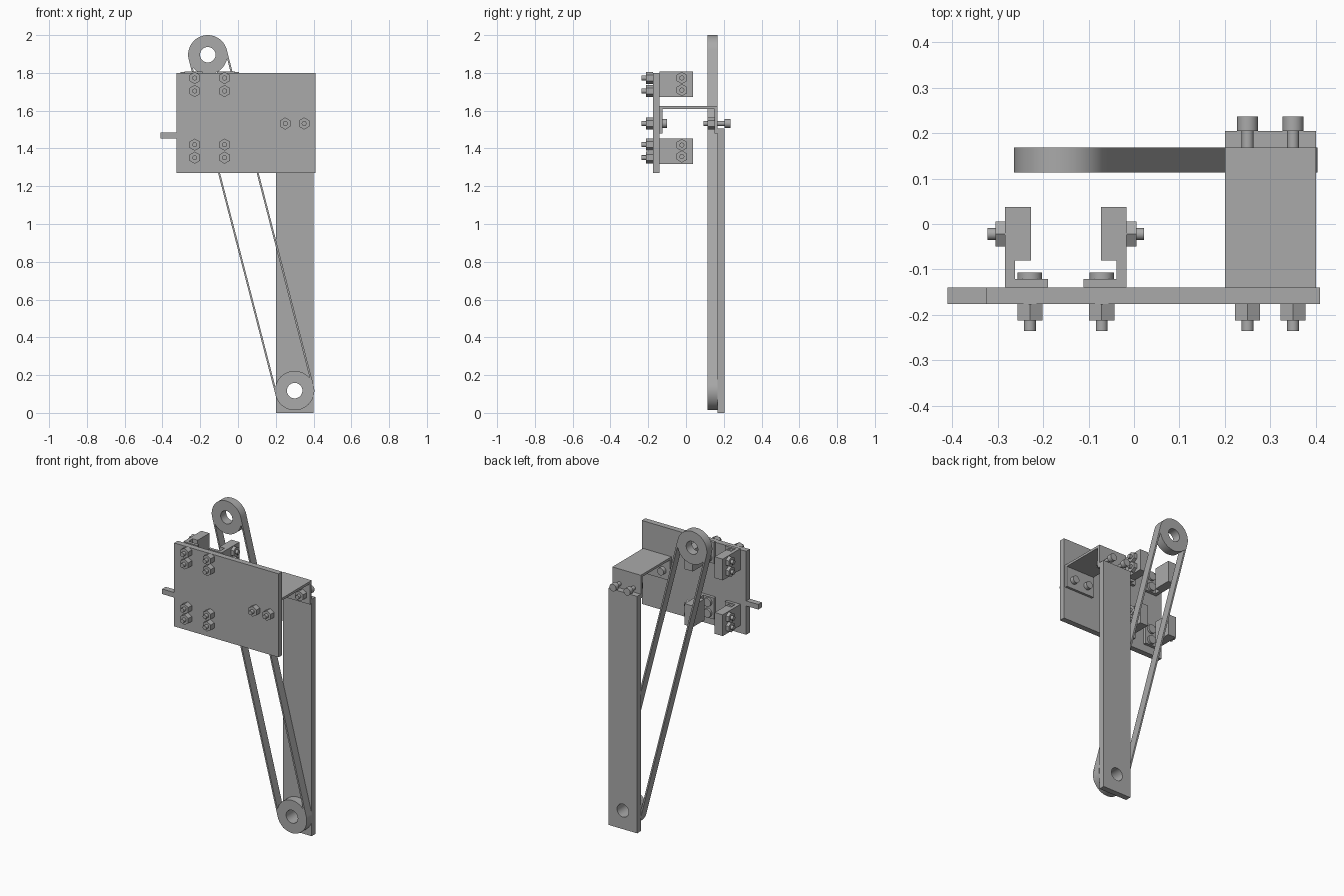
import bpy, bmesh
from math import radians, sin, cos, pi, atan2, hypot

cube = bpy.data.objects.get("Cube")
if cube:
    bpy.data.objects.remove(cube, do_unlink=True)

GRAY = (0.4, 0.4, 0.4, 1)
metal = bpy.data.materials.new("plain gray")
metal.use_nodes = True
metal.diffuse_color = GRAY
metal.node_tree.nodes["Principled BSDF"].inputs["Base Color"].default_value = GRAY
parts = []


def place(axis, a, b, t):
    return {"x": (t, a, b), "y": (a, t, b), "z": (a, b, t)}[axis]


def prism(name, axis, outline, lo, hi, hole=None):
    """Extrude an outline along an axis, optionally with a hole through it."""
    bm = bmesh.new()
    loops = [[bm.verts.new(place(axis, a, b, lo)) for a, b in pts]
             for pts in (outline, hole) if pts]
    if hole:
        edges = [bm.edges.new((l[i - 1], l[i])) for l in loops for i in range(len(l))]
        bmesh.ops.triangle_fill(bm, edges=edges, normal=place(axis, 0, 0, 1))
    else:
        bm.faces.new(loops[0])
    ext = bmesh.ops.extrude_face_region(bm, geom=bm.faces[:], use_keep_orig=True)
    moved = [g for g in ext["geom"] if isinstance(g, bmesh.types.BMVert)]
    bmesh.ops.translate(bm, verts=moved, vec=place(axis, 0, 0, hi - lo))
    bmesh.ops.recalc_face_normals(bm, faces=bm.faces[:])
    mesh = bpy.data.meshes.new(name)
    bm.to_mesh(mesh)
    bm.free()
    mesh.materials.append(metal)
    ob = bpy.data.objects.new(name, mesh)
    bpy.context.collection.objects.link(ob)
    parts.append(ob)
    return ob


def circle(a, b, r, n=32):
    return [(a + r * cos(pi / 2 + 2 * pi * i / n), b + r * sin(pi / 2 + 2 * pi * i / n))
            for i in range(n)]


def rect(a0, a1, b0, b1):
    return [(a0, b0), (a1, b0), (a1, b1), (a0, b1)]


def bolt(name, axis, a, b, shank, nut, head=None, head_r=0.027):
    prism(name + "_shank", axis, circle(a, b, 0.013, 24), *shank)
    prism(name + "_nut", axis, circle(a, b, 0.032, 6), *nut)
    if head:
        prism(name + "_head", axis, circle(a, b, head_r), *head)


# Main plate with its side tab
prism("main_plate", "y",
      [(-0.325, 1.27), (0.409, 1.27), (0.409, 1.80), (-0.325, 1.80),
       (-0.325, 1.485), (-0.41, 1.485), (-0.41, 1.453), (-0.325, 1.453)], -0.176, -0.14)

# Upright bar and the two pulleys
TOP, LOW = (-0.16, 1.896), (0.3, 0.118)
R, BORE = 0.104, 0.041
prism("upright_bar", "y", rect(0.2, 0.4, 0, 1.505), 0.168, 0.205, circle(*LOW, BORE, 48))
for name, centre in (("top_pulley", TOP), ("bottom_pulley", LOW)):
    prism(name, "y", circle(*centre, R, 64), 0.113, 0.168, circle(*centre, BORE, 48))

# Belt runs tangent to both pulleys
dx, dz = LOW[0] - TOP[0], LOW[1] - TOP[1]
length = hypot(dx, dz)
nx, nz = -dz / length, dx / length
for side, name in ((1, "left_belt_run"), (-1, "right_belt_run")):
    prism(name, "y", [(c[0] + side * r * nx, c[1] + side * r * nz)
                      for c, r in ((TOP, R), (LOW, R), (LOW, R - 0.01), (TOP, R - 0.01))],
          0.113, 0.168)

# Channel joining the plate to the bar
prism("channel_bracket", "x",
      [(-0.14, 1.478), (-0.14, 1.625), (0.168, 1.625), (0.168, 1.478),
       (0.15, 1.478), (0.15, 1.61), (-0.125, 1.61), (-0.125, 1.478)], 0.2, 0.4)
for x in (0.25, 0.35):
    bolt("front_channel_bolt", "y", x, 1.532, (-0.235, -0.11), (-0.212, -0.176),
         (-0.125, -0.1), 0.023)
    bolt("rear_channel_bolt", "y", x, 1.532, (0.093, 0.21), (0.113, 0.15),
         (0.205, 0.236), 0.023)

# Four angle brackets with pads, mirrored about the guide centre line
MID = -0.15
for z0, foot_z, side_z in ((1.672, (1.773, 1.704), (1.773, 1.709)),
                           (1.318, (1.42, 1.351), (1.418, 1.357))):
    for s, side in ((-1, "right"), (1, "left")):
        def mx(d):
            return MID + s * d
        z1 = z0 + 0.135
        prism(side + "_angle_bracket", "z",
              [(mx(0.134), -0.14), (mx(0.134), 0.037), (mx(0.112), 0.037),
               (mx(0.112), -0.121), (mx(0.039), -0.121), (mx(0.039), -0.14)], z0, z1)
        prism(side + "_guide_pad", "z",
              rect(*sorted((mx(0.077), mx(0.112))), -0.08, 0.037), z0, z1)
        for z in foot_z:
            bolt(side + "_foot_bolt", "y", mx(0.079), z, (-0.235, -0.115),
                 (-0.212, -0.176), (-0.121, -0.107))
        for z in side_z:
            bolt(side + "_pad_bolt", "x", -0.022, z, sorted((mx(0.1), mx(0.172))),
                 sorted((mx(0.134), mx(0.155))))

# Smooth round walls, keep flat edges sharp
bpy.ops.object.select_all(action="DESELECT")
for ob in parts:
    ob.select_set(True)
bpy.context.view_layer.objects.active = parts[0]
bpy.ops.object.shade_smooth_by_angle(angle=radians(30))
